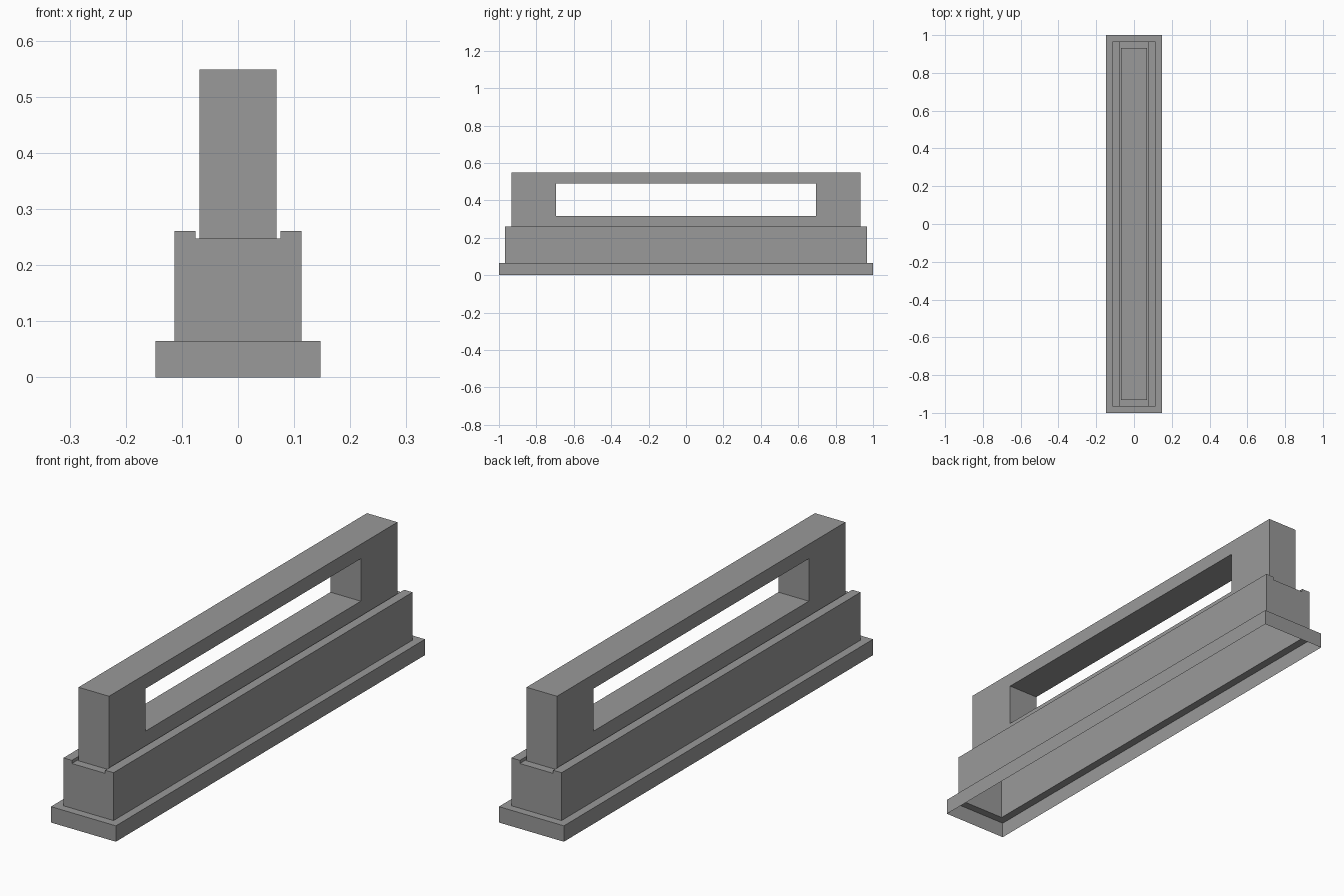
import bpy
import bmesh

if "Cube" in bpy.data.objects:
    bpy.data.objects.remove(bpy.data.objects["Cube"], do_unlink=True)

# Single grey finish
grey = bpy.data.materials.new("mid grey")
grey.use_nodes = True
COLOUR = (0.32, 0.32, 0.32, 1)
grey.diffuse_color = COLOUR
grey.node_tree.nodes["Principled BSDF"].inputs["Base Color"].default_value = COLOUR

# Heights and half sizes shared by the parts
FLANGE_X, FLANGE_Y, FLANGE_TOP = 0.147, 1.0, 0.065
BODY_X, BODY_Y, BODY_TOP = 0.1135, 0.967, 0.261
SLOT_X, SLOT_FLOOR = 0.0755, 0.248
GRIP_X, GRIP_Y, GRIP_TOP = 0.069, 0.933, 0.549
HOLE_Y, HOLE_LOW, HOLE_HIGH = 0.696, 0.316, 0.49


def flat_rect(x, y, z):
    return [(-x, -y, z), (x, -y, z), (x, y, z), (-x, y, z)]


def side_rect(x, y, low, high):
    return [(x, -y, low), (x, y, low), (x, y, high), (x, -y, high)]


def add_loop(bm, points):
    return [bm.verts.new(p) for p in points]


def bridge(bm, a, b, closed=True):
    """Join two point loops with a band of quads."""
    count = len(a)
    for i in range(count if closed else count - 1):
        j = (i + 1) % count
        bm.faces.new((a[i], a[j], b[j], b[i]))


def finish(bm, name):
    bmesh.ops.remove_doubles(bm, verts=bm.verts, dist=0.0001)
    bmesh.ops.recalc_face_normals(bm, faces=bm.faces)
    mesh = bpy.data.meshes.new(name)
    bm.to_mesh(mesh)
    bm.free()
    mesh.materials.append(grey)
    bpy.context.collection.objects.link(bpy.data.objects.new(name, mesh))


# Base flange: open underneath, with a ledge running up to the body
bm = bmesh.new()
rings = [add_loop(bm, flat_rect(*r)) for r in (
    (FLANGE_X, FLANGE_Y, 0),
    (FLANGE_X, FLANGE_Y, FLANGE_TOP),
    (BODY_X, BODY_Y, FLANGE_TOP))]
for lower, upper in zip(rings, rings[1:]):
    bridge(bm, lower, upper)
finish(bm, "base_flange")

# Body: hollow shell with a shallow slot along its top
bm = bmesh.new()
half = [(BODY_X, FLANGE_TOP), (BODY_X, BODY_TOP),
        (SLOT_X, BODY_TOP), (SLOT_X, SLOT_FLOOR)]
profile = half + [(-x, z) for x, z in reversed(half)]
ends = [add_loop(bm, [(x, y, z) for x, z in profile]) for y in (-BODY_Y, BODY_Y)]
bridge(bm, *ends, closed=False)
for end in ends:
    bm.faces.new(end)
floor = [f for f in bm.faces
         if all(abs(v.co.z - SLOT_FLOOR) < 0.001 for v in f.verts)]
bmesh.ops.delete(bm, geom=floor, context='FACES_ONLY')
# slot floor left open beneath the handle
bridge(bm, add_loop(bm, flat_rect(SLOT_X, BODY_Y, SLOT_FLOOR)),
       add_loop(bm, flat_rect(GRIP_X, GRIP_Y, SLOT_FLOOR)))
finish(bm, "body")

# Handle: tall bar pierced by a long grip opening
bm = bmesh.new()
loops = [add_loop(bm, side_rect(*r)) for r in (
    (-GRIP_X, GRIP_Y, SLOT_FLOOR, GRIP_TOP),
    (-GRIP_X, HOLE_Y, HOLE_LOW, HOLE_HIGH),
    (GRIP_X, HOLE_Y, HOLE_LOW, HOLE_HIGH),
    (GRIP_X, GRIP_Y, SLOT_FLOOR, GRIP_TOP))]
for i, loop in enumerate(loops):
    bridge(bm, loop, loops[(i + 1) % len(loops)])
bmesh.ops.recalc_face_normals(bm, faces=bm.faces)
underside = [f for f in bm.faces
             if all(abs(v.co.z - SLOT_FLOOR) < 0.001 for v in f.verts)]
bmesh.ops.delete(bm, geom=underside, context='FACES_ONLY')
finish(bm, "handle")
